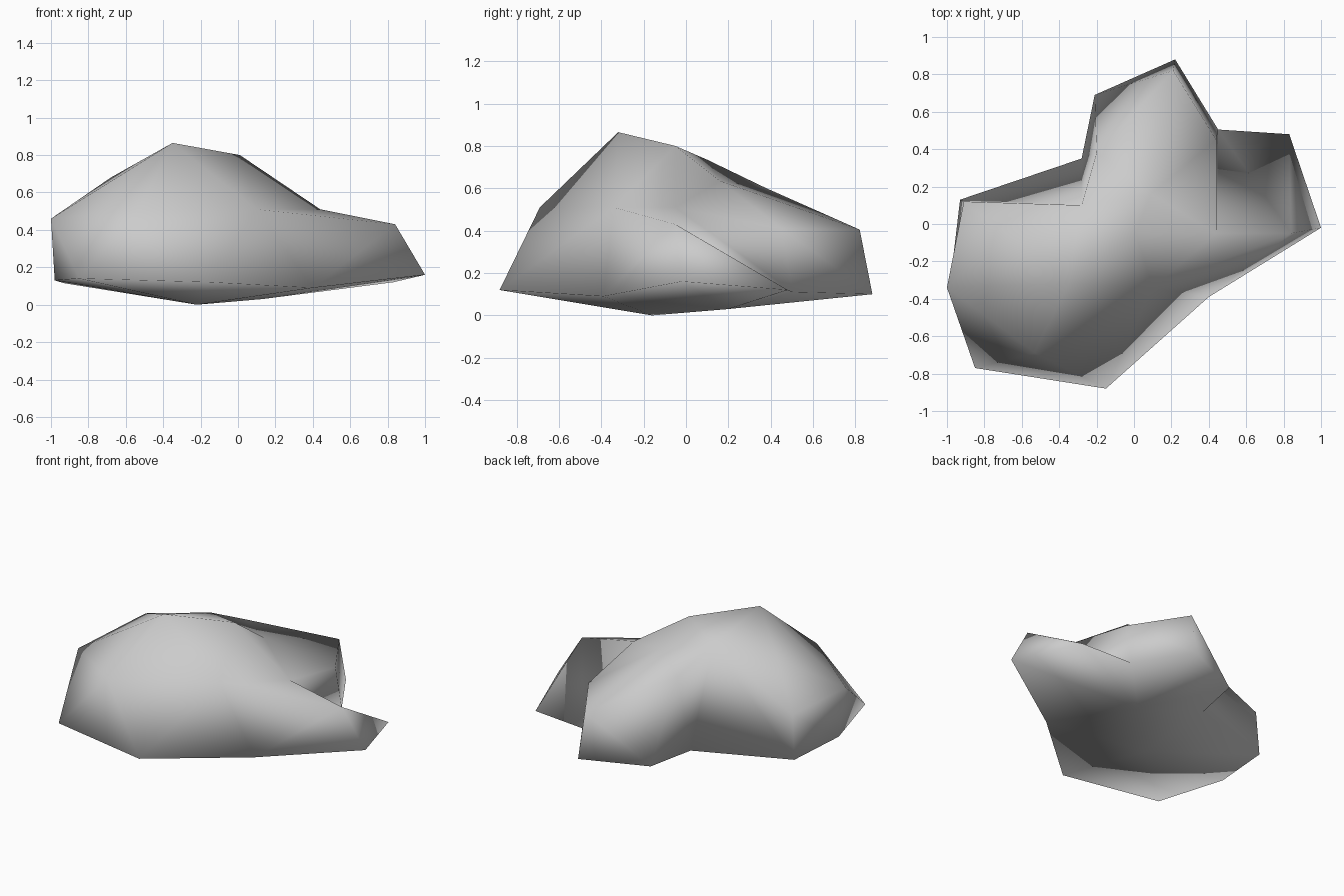
import bpy
import bmesh

cube = bpy.data.objects.get("Cube")
if cube:
    bpy.data.objects.remove(cube)

# Stone colour
stone = bpy.data.materials.new("stone_grey")
stone.use_nodes = True
grey = (0.6, 0.6, 0.6, 1)
stone.diffuse_color = grey
stone.node_tree.nodes["Principled BSDF"].inputs["Base Color"].default_value = grey

# Lower outline of the rock, counterclockwise from the front corner
rim_points = [
    (-.85, -.77, .14), (-.15, -.88, .12), (.4, -.39, .09), (1, -.02, .16),
    (.83, .48, .12), (.45, .505, .11), (.22, .88, .1), (-.21, .69, .09),
    (-.28, .35, .09), (-.93, .13, .115), (-.98, -.29, .13),
]

# Shoulder corners: position, and how far along the rim each one reaches
shoulder = {
    "brow": ((-.53, -.69, .51), 1),
    "notch": ((.1, -.34, .51), 2),
    "spur": ((.84, -.05, .43), 5),
    "saddle": ((.44, -.05, .51), 5),
    "flank": ((.44, .45, .41), 6),
    "tail": ((.21, .82, .405), 7),
    "back": ((-.2, .38, .6), 8),
    "valley": ((-.28, .1, .735), 9),
    "hip": ((-.91, .12, .42), 10),
    "cheek": ((-1, -.34, .46), 11),
}

# Crown and underside corners
extra = {
    "peak": (-.35, -.32, .865),
    "crest": (.01, -.05, .8),
    "step": (.09, .16, .635),
    "slope": (-.68, -.05, .68),
    "keel": (-.22, -.16, 0),
    "heel": (.13, .2, .03),
}

bm = bmesh.new()
rim = [bm.verts.new(p) for p in rim_points]
corner = {name: bm.verts.new(p) for name, (p, reach) in shoulder.items()}
corner.update({name: bm.verts.new(p) for name, p in extra.items()})


def fan(centre, ring):
    """Triangles from one corner to each pair of neighbours."""
    for a, b in zip(ring, ring[1:]):
        bm.faces.new((corner[centre], a, b))


def named(words):
    return [corner[word] for word in words.split()]


# Side walls: each shoulder corner fans over its stretch of rim
names = list(shoulder)
start = 0
for i, name in enumerate(names):
    end = shoulder[name][1]
    stretch = [rim[k % len(rim)] for k in range(start, end + 1)]
    following = corner[names[(i + 1) % len(names)]]
    fan(name, stretch + [following])
    start = end

# Crown
fan("peak", named("brow notch crest valley slope cheek brow"))
fan("step", named("saddle flank tail back valley crest saddle"))
fan("saddle", named("spur notch crest"))
fan("hip", named("valley slope cheek"))

# Underside
fan("keel", named("heel") + rim[8:] + rim[:3] + named("heel"))
fan("heel", rim[2:9])

bmesh.ops.recalc_face_normals(bm, faces=bm.faces)
mesh = bpy.data.meshes.new("rock")
bm.to_mesh(mesh)
bm.free()
mesh.materials.append(stone)
mesh.shade_smooth()
rock = bpy.data.objects.new("rock", mesh)
bpy.context.collection.objects.link(rock)
